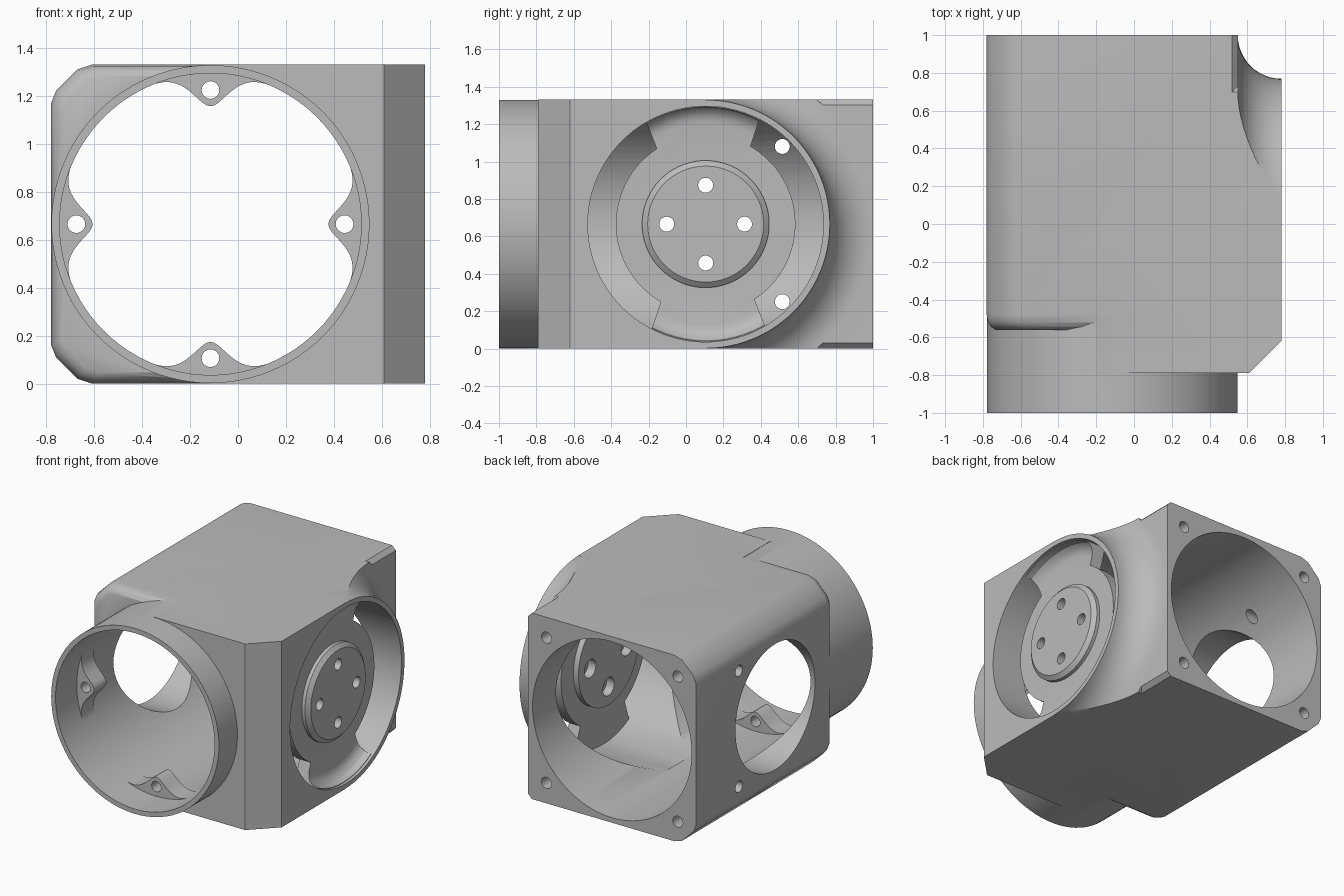
import bpy, bmesh, math

cube = bpy.data.objects.get("Cube")
if cube:
    bpy.data.objects.remove(cube, do_unlink=True)

H = 1.332          # body height
CZ = H / 2         # height of both bores
BX = -0.115        # x of the long bore
PY = 0.105         # y of the side pocket
R_OUT, R_IN = 0.664, 0.63

grey = bpy.data.materials.new("plain grey")
grey.use_nodes = True
grey.diffuse_color = (0.5, 0.5, 0.5, 1)
grey.node_tree.nodes["Principled BSDF"].inputs["Base Color"].default_value = (0.5, 0.5, 0.5, 1)


def place(axis, u, v, w):
    return {"X": (w, u, v), "Y": (u, w, v), "Z": (u, v, w)}[axis]


def loft(name, axis, rings):
    """Closed solid through rings of (u, v, w) points."""
    bm = bmesh.new()
    loops = [[bm.verts.new(place(axis, *p)) for p in ring] for ring in rings]
    n = len(loops[0])
    for a, b in zip(loops, loops[1:]):
        for i in range(n):
            j = (i + 1) % n
            bm.faces.new((a[i], a[j], b[j], b[i]))
    bm.faces.new(loops[0])
    bm.faces.new(loops[-1])
    bmesh.ops.recalc_face_normals(bm, faces=bm.faces)
    mesh = bpy.data.meshes.new(name)
    bm.to_mesh(mesh)
    bm.free()
    mesh.materials.append(grey)
    ob = bpy.data.objects.new(name, mesh)
    bpy.context.collection.objects.link(ob)
    return ob


def prism(name, axis, outline, lo, hi):
    return loft(name, axis, [[(u, v, w) for u, v in outline] for w in (lo, hi)])


def lathe(name, axis, cu, cv, profile, seg=72):
    """Solid of revolution; profile is (position along axis, radius)."""
    turn = [2 * math.pi * i / seg for i in range(seg)]
    return loft(name, axis, [[(cu + r * math.cos(t), cv + r * math.sin(t), w) for t in turn]
                             for w, r in profile])


def rod(axis, cu, cv, r, lo, hi, seg=72):
    return lathe("cutter", axis, cu, cv, [(lo, r), (hi, r)], seg)


def combine(ob, tool, op):
    mod = ob.modifiers.new("join", "BOOLEAN")
    mod.operation, mod.object, mod.solver = op, tool, "EXACT"
    dg = bpy.context.evaluated_depsgraph_get()
    mesh = bpy.data.meshes.new_from_object(ob.evaluated_get(dg))
    ob.modifiers.clear()
    ob.data = mesh
    bpy.data.objects.remove(tool, do_unlink=True)


def add(ob, tool):
    combine(ob, tool, "UNION")


def cut(ob, tool):
    combine(ob, tool, "DIFFERENCE")


# Main housing: softened corners on the closed side, eased front end
half = [(0.55, 0.03), (0.52, 0), (-0.61, 0), (-0.67, 0.02), (-0.76, 0.11), (-0.78, 0.16)]
outline = half + [(x, H - z) for x, z in reversed(half)]
rings = []
for y, k in ((-0.56, 0.93), (-0.545, 0.965), (-0.52, 0.99), (-0.48, 1), (1, 1)):
    rings.append([(BX + (x - BX) * k, CZ + (z - CZ) * k, y) for x, z in outline])
body = loft("housing", "Y", rings)

# Square shoulder with a chamfered vertical edge
add(body, prism("shoulder", "Z", [(BX, PY), (BX, -0.79), (0.61, -0.79), (0.78, -0.62), (0.78, PY)], 0, H))

# Round side boss with a concave flare, trimmed to the body height
flare = [(0.45, 0.893)]
for i in range(13):
    t = math.pi / 2 * (1 - i / 12)
    flare.append((0.78 - 0.23 * math.sin(t), 0.893 - 0.229 * math.cos(t)))
boss = lathe("boss", "X", PY, CZ, flare, 96)
combine(boss, prism("trim", "Z", [(0, -1), (1, -1), (1, 1), (0, 1)], 0, H), "INTERSECT")
add(body, boss)

# Front tube, then the long bore and side pocket
add(body, rod("Y", BX, CZ, R_OUT, -1, 0.2, 96))
cut(body, rod("Y", BX, CZ, R_IN, -1.1, 1.1, 96))
cut(body, rod("X", PY, CZ, R_IN, 0, 0.9, 96))

# Access window and screw holes in the closed side
cut(body, rod("X", PY, CZ, 0.45, -1, -0.2))
for s in (-1, 1):
    cut(body, rod("X", PY + 0.41, CZ + s * 0.415, 0.04, -1, -0.2, 20))

# Blind screw holes in the back face
for sx in (-1, 1):
    for sz in (-1, 1):
        cut(body, rod("Y", BX + sx * 0.52, CZ + sz * 0.52, 0.04, 0.85, 1.1, 20))

# Hub plate: disc held by a wide web above and below
web = []
for i in range(120):
    a = math.radians(i * 3)
    for deg, r in ((60, 0.48), (120, 0.645), (240, 0.48), (300, 0.645), (360, 0.48)):
        if i * 3 <= deg:
            break
    web.append((PY + r * math.cos(a), CZ + r * math.sin(a)))
plate = prism("hub_plate", "X", web, 0.58, 0.76)
cut(plate, lathe("bowl", "X", PY, CZ, [(0.67, 0.54), (0.675, 0.57), (0.69, 0.6), (0.715, 0.62), (0.8, 0.632)]))
add(plate, lathe("hub", "X", PY, CZ, [(0.54, 0.34), (0.695, 0.34), (0.72, 0.31)]))
for u, v in ((1, 0), (-1, 0), (0, 1), (0, -1)):
    cut(plate, rod("X", PY + u * 0.208, CZ + v * 0.208, 0.04, 0.4, 0.9, 20))
    cut(plate, rod("X", PY + u * 0.208, CZ + v * 0.208, 0.065, 0.4, 0.6, 20))

# Four flared screw ears inside the front tube
parts = [body, plate]
for k, side in enumerate(("right", "top", "left", "bottom")):
    mid = k * math.pi / 2
    steps = [-0.44 + 0.88 * i / 28 for i in range(29)]
    inner = [(a, R_IN + 0.002 - 0.14 * math.exp(-(a * 0.56 / 0.105) ** 2)) for a in steps]
    edge = inner + [(a, 0.645) for a in reversed(steps)]
    pts = [(BX + r * math.cos(mid + a), CZ + r * math.sin(mid + a)) for a, r in edge]
    ear = prism(side + "_screw_ear", "Y", pts, -0.76, -0.62)
    cut(ear, rod("Y", BX + 0.56 * math.cos(mid), CZ + 0.56 * math.sin(mid), 0.037, -0.9, -0.5, 20))
    parts.append(ear)

# Smooth curved surfaces, keep hard edges
bpy.ops.object.select_all(action="DESELECT")
for ob in parts:
    ob.select_set(True)
bpy.context.view_layer.objects.active = body
bpy.ops.object.shade_smooth_by_angle(angle=math.radians(30))
